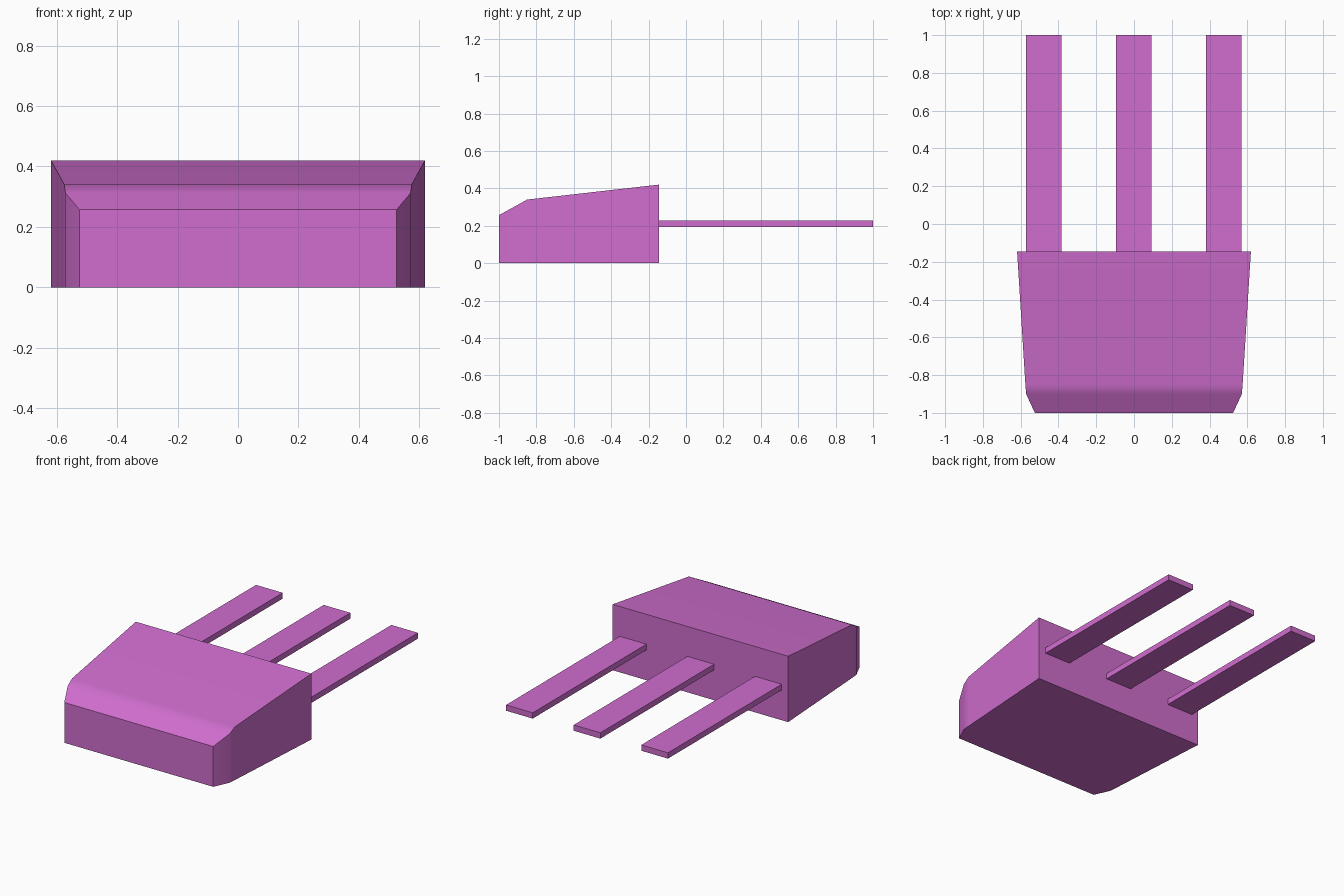
import bpy
import bmesh

cube = bpy.data.objects.get("Cube")
if cube:
    bpy.data.objects.remove(cube, do_unlink=True)

# Single plastic colour
COLOUR = (0.63, 0.155, 0.62, 1.0)
purple = bpy.data.materials.new("orchid purple")
purple.diffuse_color = COLOUR
purple.use_nodes = True
purple.node_tree.nodes["Principled BSDF"].inputs["Base Color"].default_value = COLOUR


def finish(name, bm):
    """Turn a bmesh into a named, coloured object."""
    bmesh.ops.recalc_face_normals(bm, faces=bm.faces)
    mesh = bpy.data.meshes.new(name)
    bm.to_mesh(mesh)
    bm.free()
    mesh.materials.append(purple)
    obj = bpy.data.objects.new(name, mesh)
    bpy.context.collection.objects.link(obj)
    return obj


# Body: four-sided sections lofted front to back (y, half width, top height)
STATIONS = [(-1.0, 0.525, 0.257), (-0.9, 0.571, 0.312),
            (-0.85, 0.575, 0.34), (-0.145, 0.619, 0.42)]
bm = bmesh.new()
rings = [[bm.verts.new(p) for p in ((-w, y, 0), (w, y, 0), (w, y, h), (-w, y, h))]
         for y, w, h in STATIONS]
for a, b in zip(rings, rings[1:]):
    for i in range(4):
        j = (i + 1) % 4
        bm.faces.new((a[i], a[j], b[j], b[i]))
bm.faces.new(rings[0])
bm.faces.new(rings[-1])
body = finish("body", bm)

# Soft shading over the shallow bends, sharp elsewhere
bpy.ops.object.select_all(action='DESELECT')
body.select_set(True)
bpy.context.view_layer.objects.active = body
bpy.ops.object.shade_smooth_by_angle()
weighted = body.modifiers.new("weighted normals", 'WEIGHTED_NORMAL')
weighted.keep_sharp = True

# Three flat legs out of the back
LEG_WIDTH, LEG_THICK = 0.188, 0.037
LEG_START, LEG_END = -0.145, 1.0
for name, x in (("right_leg", -0.479), ("middle_leg", -0.002), ("left_leg", 0.475)):
    bm = bmesh.new()
    bmesh.ops.create_cube(bm, size=1)
    bmesh.ops.scale(bm, vec=(LEG_WIDTH, LEG_END - LEG_START, LEG_THICK), verts=bm.verts)
    bmesh.ops.translate(bm, vec=(x, (LEG_START + LEG_END) / 2, 0.211), verts=bm.verts)
    finish(name, bm)
